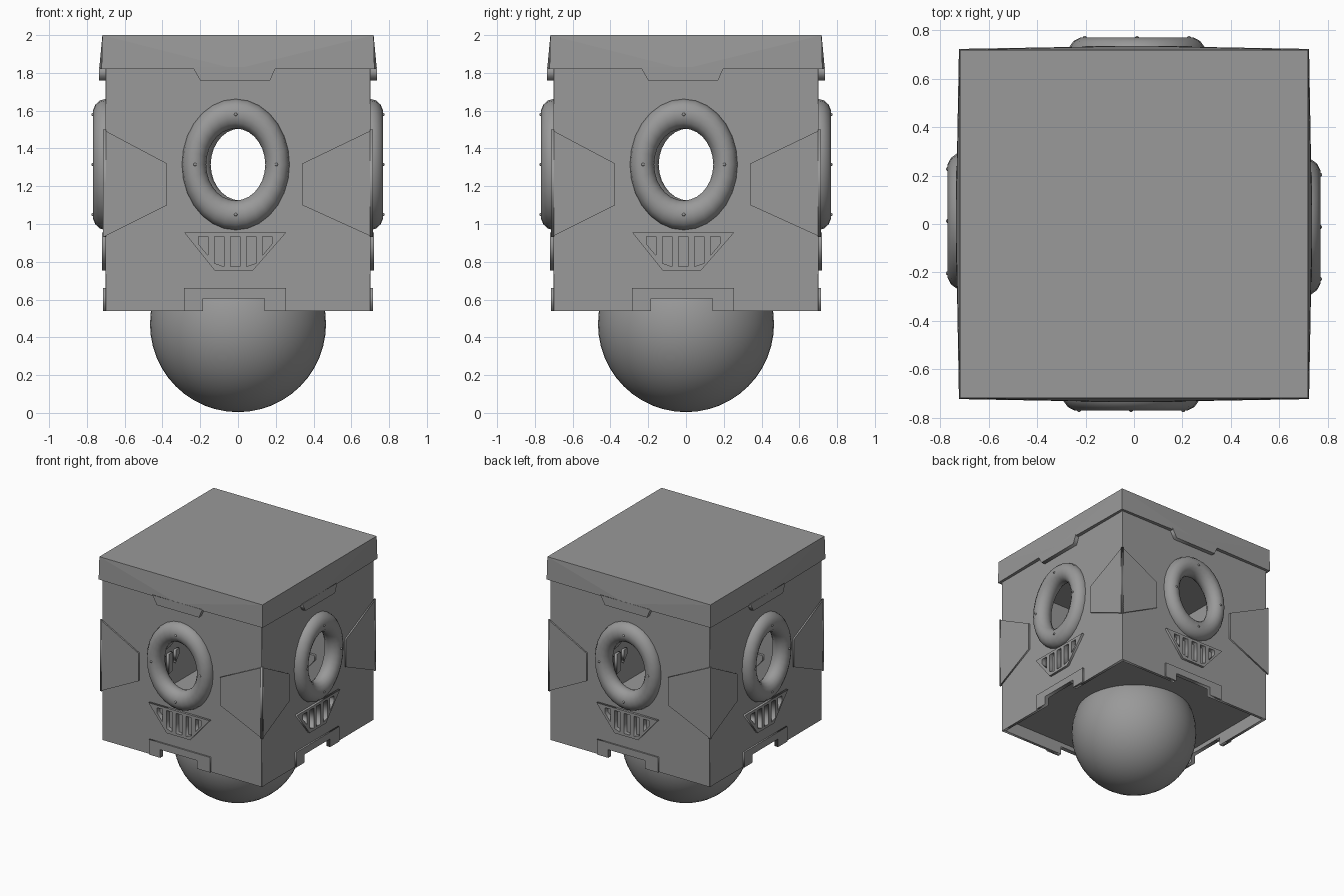
import bpy, bmesh, math
from mathutils import Matrix

if "Cube" in bpy.data.objects:
    bpy.data.objects.remove(bpy.data.objects["Cube"], do_unlink=True)

grey = bpy.data.materials.new("plain_grey")
grey.use_nodes = True
grey.diffuse_color = (0.32, 0.32, 0.32, 1)
grey.node_tree.nodes["Principled BSDF"].inputs["Base Color"].default_value = (0.32, 0.32, 0.32, 1)

SIDES = ("front", "left", "back", "right")
CU, CZ = -0.012, 1.315          # window centre on each face


def side_matrix(k):
    """Maps (across, up, outward) to one of the four faces."""
    return Matrix.Rotation(k * math.pi / 2, 4, "Z") @ Matrix.Rotation(math.pi / 2, 4, "X")


def link(name, mesh, matrix=Matrix()):
    obj = bpy.data.objects.new(name, mesh)
    bpy.context.collection.objects.link(obj)
    obj.matrix_world = matrix
    if not mesh.materials:
        mesh.materials.append(grey)
    return obj


def plate(name, loops, inner, outer):
    """Extruded flat profile with holes, repeated on all four faces."""
    curve = bpy.data.curves.new(name, "CURVE")
    curve.dimensions = "2D"
    curve.fill_mode = "BOTH"
    curve.extrude = (outer - inner) / 2
    for loop in loops:
        spline = curve.splines.new("POLY")
        spline.points.add(len(loop) - 1)
        for p, (u, v) in zip(spline.points, loop):
            p.co = (u, v, 0, 1)
        spline.use_cyclic_u = True
    temp = bpy.data.objects.new(name + "_profile", curve)
    bpy.context.collection.objects.link(temp)
    graph = bpy.context.evaluated_depsgraph_get()
    mesh = bpy.data.meshes.new_from_object(temp.evaluated_get(graph))
    bpy.data.objects.remove(temp, do_unlink=True)
    mesh.materials.clear()
    mesh.transform(Matrix.Translation((0, 0, (inner + outer) / 2)))
    for k, side in enumerate(SIDES):
        link(f"{side}_{name}", mesh, side_matrix(k))


def smooth(obj):
    bpy.ops.object.select_all(action="DESELECT")
    obj.select_set(True)
    bpy.context.view_layer.objects.active = obj
    bpy.ops.object.shade_smooth_by_angle(angle=math.radians(40))


# Vent slots, clipped by the sloping sides of the vent
def low(u):
    return max(0.775, 0.985 - min(u + 0.285, 0.255 - u) / 0.83)


slots = []
for i in range(5):
    a = -0.21 + 0.085 * i
    b = a + 0.05
    slots.append([(a, 0.935), (b, 0.935), (b, low(b)), (a, low(a))])

window = [(CU + 0.2 * math.cos(t * math.pi / 16), CZ + 0.25 * math.sin(t * math.pi / 16))
          for t in range(32)]

# Walls with window, slots and a notch in the lower edge
notch = [(-0.185, 0.54), (-0.185, 0.605), (0.14, 0.605), (0.14, 0.54)]
wall = [(-0.7, 0.54)] + notch + [(0.7, 0.54), (0.7, 1.83), (-0.7, 1.83)]
plate("wall", [wall, window] + slots, 0.68, 0.702)

# Vent frame and the closed backs of its slots
plate("vent", [[(-0.285, 0.955), (0.255, 0.955), (0.08, 0.755), (-0.125, 0.755)]] + slots, 0.7, 0.72)
plate("vent_backs", slots, 0.66, 0.684)

# Bracket round the notch, tab below the lid
plate("bracket", [[(-0.285, 0.54)] + notch + [(0.255, 0.54), (0.255, 0.66), (-0.285, 0.66)]], 0.7, 0.714)
plate("lid_tab", [[(-0.24, 1.83), (0.2, 1.83), (0.17, 1.76), (-0.2, 1.76)]], 0.7, 0.735)

# Corner guards
plate("corner_guard_a", [[(-0.714, 1.5), (-0.375, 1.32), (-0.375, 1.1), (-0.714, 0.93)]], 0.7, 0.714)
plate("corner_guard_b", [[(0.714, 1.5), (0.34, 1.32), (0.34, 1.1), (0.714, 0.93)]], 0.7, 0.714)

# Lid, its lower edges bowed slightly outward
bm = bmesh.new()
top = [bm.verts.new((x, y, 2)) for x, y in ((-0.718, -0.718), (0.718, -0.718), (0.718, 0.718), (-0.718, 0.718))]
base = []
for k in range(4):
    turn = Matrix.Rotation(k * math.pi / 2, 4, "Z")
    for x, y in ((-0.722, -0.722), (CU, -0.735)):
        v = bm.verts.new((x, y, 1.82))
        v.co = turn @ v.co
        base.append(v)
bm.faces.new(top)
bm.faces.new(base[::-1])
for k in range(4):
    n = (k + 1) % 4
    a, m, b = base[2 * k], base[2 * k + 1], base[2 * n]
    bm.faces.new((top[k], a, m))
    bm.faces.new((top[k], m, top[n]))
    bm.faces.new((top[n], m, b))
bmesh.ops.recalc_face_normals(bm, faces=bm.faces)
mesh = bpy.data.meshes.new("lid")
bm.to_mesh(mesh)
bm.free()
link("lid", mesh)

# Recessed floor
bm = bmesh.new()
bmesh.ops.create_cube(bm, size=1, matrix=Matrix.Translation((0, 0, 0.65)) @ Matrix.Diagonal((1.38, 1.38, 0.02, 1)))
mesh = bpy.data.meshes.new("floor")
bm.to_mesh(mesh)
bm.free()
link("floor", mesh)

# Ball below
bpy.ops.mesh.primitive_uv_sphere_add(segments=48, ring_count=24, radius=0.466, location=(0, 0, 0.47))
ball = bpy.context.object
ball.name = "ball"
ball.data.materials.append(grey)
smooth(ball)

# Window rings with four studs each
for k, side in enumerate(SIDES):
    place = side_matrix(k)
    bpy.ops.mesh.primitive_torus_add(major_segments=28, minor_segments=14, major_radius=0.24, minor_radius=0.07)
    ring = bpy.context.object
    ring.name = f"{side}_window_ring"
    ring.data.materials.append(grey)
    ring.data.transform(Matrix.Translation((CU, CZ, 0.7)) @ Matrix.Diagonal((0.92, 1.12, 1, 1)))
    ring.matrix_world = place
    smooth(ring)
    bm = bmesh.new()
    for q in range(4):
        t = q * math.pi / 2
        spot = (CU + 0.215 * math.cos(t), CZ + 0.265 * math.sin(t), 0.767)
        bmesh.ops.create_uvsphere(bm, u_segments=10, v_segments=6, radius=0.009, matrix=Matrix.Translation(spot))
    mesh = bpy.data.meshes.new("ring_studs")
    bm.to_mesh(mesh)
    bm.free()
    smooth(link(f"{side}_ring_studs", mesh, place))
